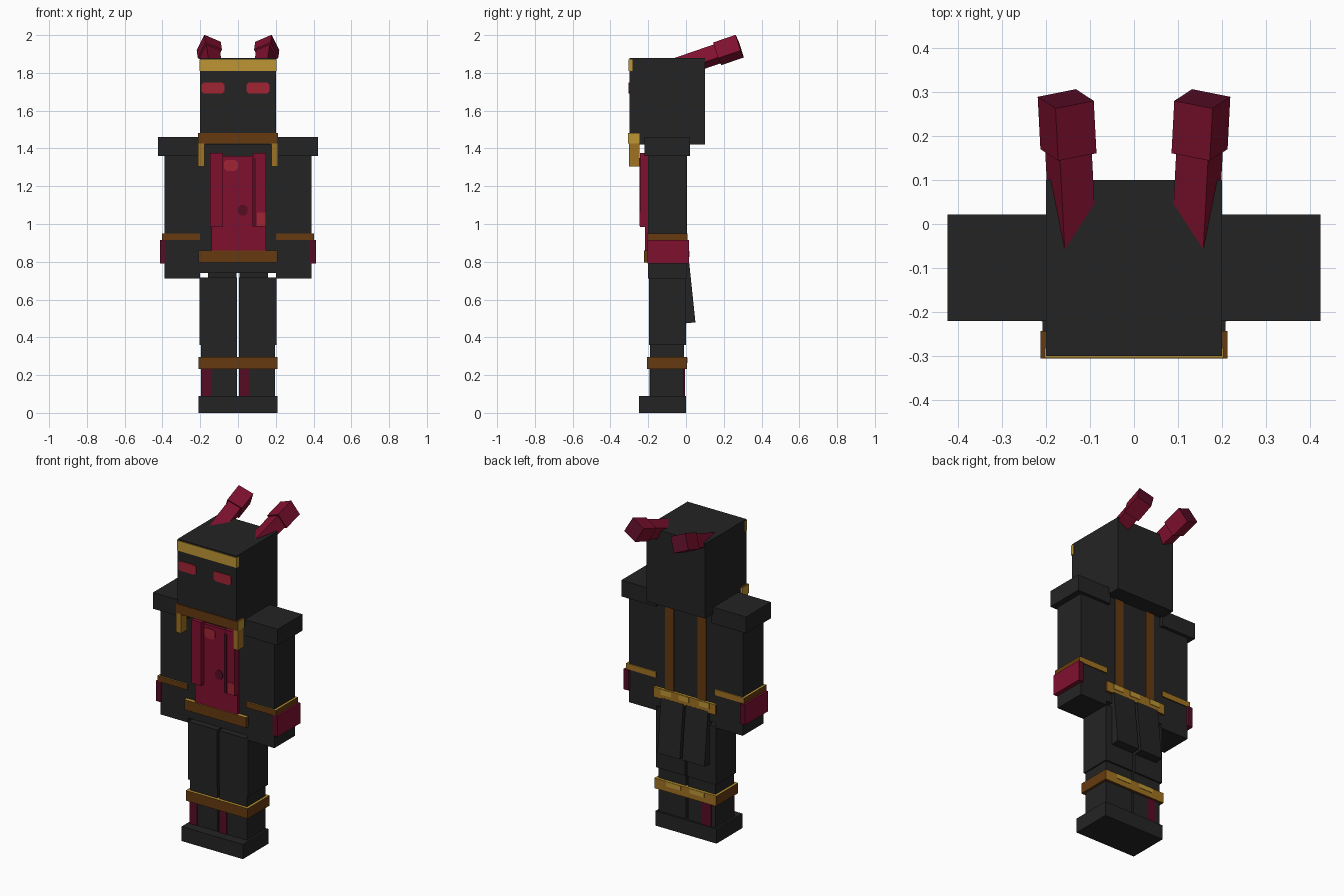
import bpy
import bmesh
from math import radians
from mathutils import Matrix, Vector

cube = bpy.data.objects.get("Cube")
if cube:
    bpy.data.objects.remove(cube, do_unlink=True)


def material(name, code):
    """Flat material from an sRGB hex code."""
    rgb = [int(code[i:i + 2], 16) / 255 for i in (0, 2, 4)]
    col = [c / 12.92 if c < 0.04 else ((c + 0.055) / 1.055) ** 2.4 for c in rgb] + [1]
    m = bpy.data.materials.new(name)
    m.use_nodes = True
    m.diffuse_color = col
    m.node_tree.nodes["Principled BSDF"].inputs["Base Color"].default_value = col
    return m


BLACK = material("charcoal", "242424")
GOLD = material("gold", "BE9634")
OCHRE = material("dark gold", "A07222")
BROWN = material("brown", "663A10")
CRIMSON = material("crimson", "80102F")
MAROON = material("maroon", "560C24")
RED = material("light red", "A02434")

AXES = {"left": (1, 0, 0), "right": (-1, 0, 0), "front": (0, -1, 0),
        "back": (0, 1, 0), "top": (0, 0, 1), "bottom": (0, 0, -1)}


def finish(name, bm, mats, matrix=None):
    mesh = bpy.data.meshes.new(name)
    bm.to_mesh(mesh)
    bm.free()
    for m in mats:
        mesh.materials.append(m)
    ob = bpy.data.objects.new(name, mesh)
    if matrix:
        ob.matrix_world = matrix
    bpy.context.collection.objects.link(ob)
    return ob


def block(name, x, y, z, mat, matrix=None, **sides):
    """Box between the given ranges; named sides may take another colour."""
    bm = bmesh.new()
    bmesh.ops.create_cube(bm, size=1)
    for v in bm.verts:
        v.co = Vector([(a + b) / 2 + c * (b - a) for (a, b), c in zip((x, y, z), v.co)])
    bm.normal_update()
    mats = [mat]
    for side, m in sides.items():
        if m not in mats:
            mats.append(m)
        for f in bm.faces:
            if f.normal.dot(Vector(AXES[side])) > 0.9:
                f.material_index = mats.index(m)
    return finish(name, bm, mats, matrix)


def mirrored(s, a, b):
    return (a, b) if s > 0 else (-b, -a)


def octagon(name, x, z, y, cut, mat):
    """Thin front plate with clipped corners."""
    (x0, x1), (z0, z1) = x, z
    pts = [(x0 + cut, z0), (x1 - cut, z0), (x1, z0 + cut), (x1, z1 - cut),
           (x1 - cut, z1), (x0 + cut, z1), (x0, z1 - cut), (x0, z0 + cut)]
    bm = bmesh.new()
    face = bm.faces.new([bm.verts.new((px, y, pz)) for px, pz in pts])
    ext = bmesh.ops.extrude_face_region(bm, geom=[face])
    for v in ext["geom"]:
        if isinstance(v, bmesh.types.BMVert):
            v.co.y -= 0.004
    bmesh.ops.recalc_face_normals(bm, faces=bm.faces)
    finish(name, bm, [mat])


# Head with brow band and eyes
block("head", (-0.2, 0.2), (-0.3, 0.1), (1.42, 1.88), BLACK)
block("brow_band", (-0.203, 0.203), (-0.304, -0.282), (1.81, 1.872), GOLD)
octagon("right_eye", (-0.193, -0.072), (1.69, 1.75), -0.3, 0.012, RED)
octagon("left_eye", (0.045, 0.166), (1.69, 1.75), -0.3, 0.012, RED)

# Collar under the chin
block("collar", (-0.213, 0.213), (-0.306, -0.243), (1.425, 1.482), BROWN,
      left=GOLD, right=GOLD, back=GOLD)

# Torso, chest cloth and waist
block("torso", (-0.2, 0.2), (-0.2, 0.0), (0.74, 1.45), BLACK)
block("chest_cloth", (-0.14, 0.148), (-0.218, -0.195), (0.85, 1.36), CRIMSON)
octagon("upper_cloth_spot", (-0.075, 0), (1.28, 1.34), -0.218, 0.015, RED)
octagon("lower_cloth_spot", (0, 0.05), (1.045, 1.1), -0.218, 0.015, MAROON)
for side, s in (("left", 1), ("right", -1)):
    block(side + "_cloth_strip", mirrored(s, 0.08, 0.148), (-0.243, -0.2),
          (0.985, 1.375), CRIMSON)
block("strip_patch", (0.1, 0.148), (-0.246, -0.243), (0.99, 1.06), RED)
block("strip_shadow_trim", (0.077, 0.095), (-0.246, -0.2), (0.99, 1.35), MAROON)
block("waist_belt", (-0.21, 0.21), (-0.222, 0.015), (0.797, 0.86), BROWN,
      back=OCHRE, top=GOLD)
for x in (-0.17, -0.03, 0.09):
    block("belt_stud", (x, x + 0.07), (0.015, 0.018), (0.825, 0.858), GOLD)

# Parts on both sides
for side, s in (("left", 1), ("right", -1)):
    def part(name, x, y, z, mat, **kw):
        return block(side + "_" + name, mirrored(s, *x), y, z, mat, **kw)

    part("collar_tab", (0.177, 0.212), (-0.302, -0.245), (1.305, 1.425), OCHRE)
    part("back_strap", (0.082, 0.14), (0, 0.005), (0.86, 1.43), BROWN)

    # Arm
    part("arm", (0.2, 0.388), (-0.2, 0.002), (0.712, 1.37), BLACK)
    part("shoulder_pad", (0.19, 0.424), (-0.22, 0.022), (1.36, 1.46), BLACK)
    part("arm_band", (0.2, 0.402), (-0.207, 0.008), (0.915, 0.95), BROWN,
         top=GOLD, back=OCHRE)
    part("bracer", (0.38, 0.414), (-0.205, 0.016), (0.79, 0.915), CRIMSON,
         front=MAROON, back=MAROON)

    # Leg
    part("thigh", (0.006, 0.203), (-0.195, 0.0), (0.36, 0.716), BLACK)
    part("shin", (0.006, 0.195), (-0.19, -0.01), (0.08, 0.37), BLACK)
    part("shoe", (0, 0.208), (-0.25, 0.0), (0, 0.09), BLACK)
    part("leg_band", (0, 0.21), (-0.207, 0.006), (0.232, 0.295), BROWN,
         top=GOLD, back=OCHRE)
    part("leg_band_trim", (0.03, 0.13), (0.006, 0.009), (0.265, 0.294), GOLD)

    # Coat tail, hanging slightly outwards
    tilt = Matrix.Translation((0, 0.008, 0.64)) @ Matrix.Rotation(radians(6), 4, "X")
    part("coat_tail", (0.008, 0.16), (-0.025, 0.025), (-0.164, 0.164), BLACK, matrix=tilt)

    # Horn: a rolled beam ending in a thicker block
    aim = (Matrix.Translation((s * 0.152, 0.224, 1.921))
           @ Matrix.Rotation(radians(-3 * s), 4, "Z")
           @ Matrix.Rotation(radians(19), 4, "X")
           @ Matrix.Rotation(radians(-24 * s), 4, "Y"))
    block(side + "_horn", (-0.04, 0.04), (-0.33, 0), (-0.04, 0.04), CRIMSON, matrix=aim)
    block(side + "_horn_tip", (-0.048, 0.048), (-0.062, 0.064), (-0.048, 0.048), CRIMSON,
          matrix=aim, back=MAROON)

# Shin stripes
for x in (-0.195, 0.006):
    block("shin_stripe", (x, x + 0.052), (-0.194, -0.19), (0.09, 0.235), MAROON)
block("rear_shin_stripe", (-0.165, -0.105), (-0.01, -0.006), (0.09, 0.235), MAROON)
